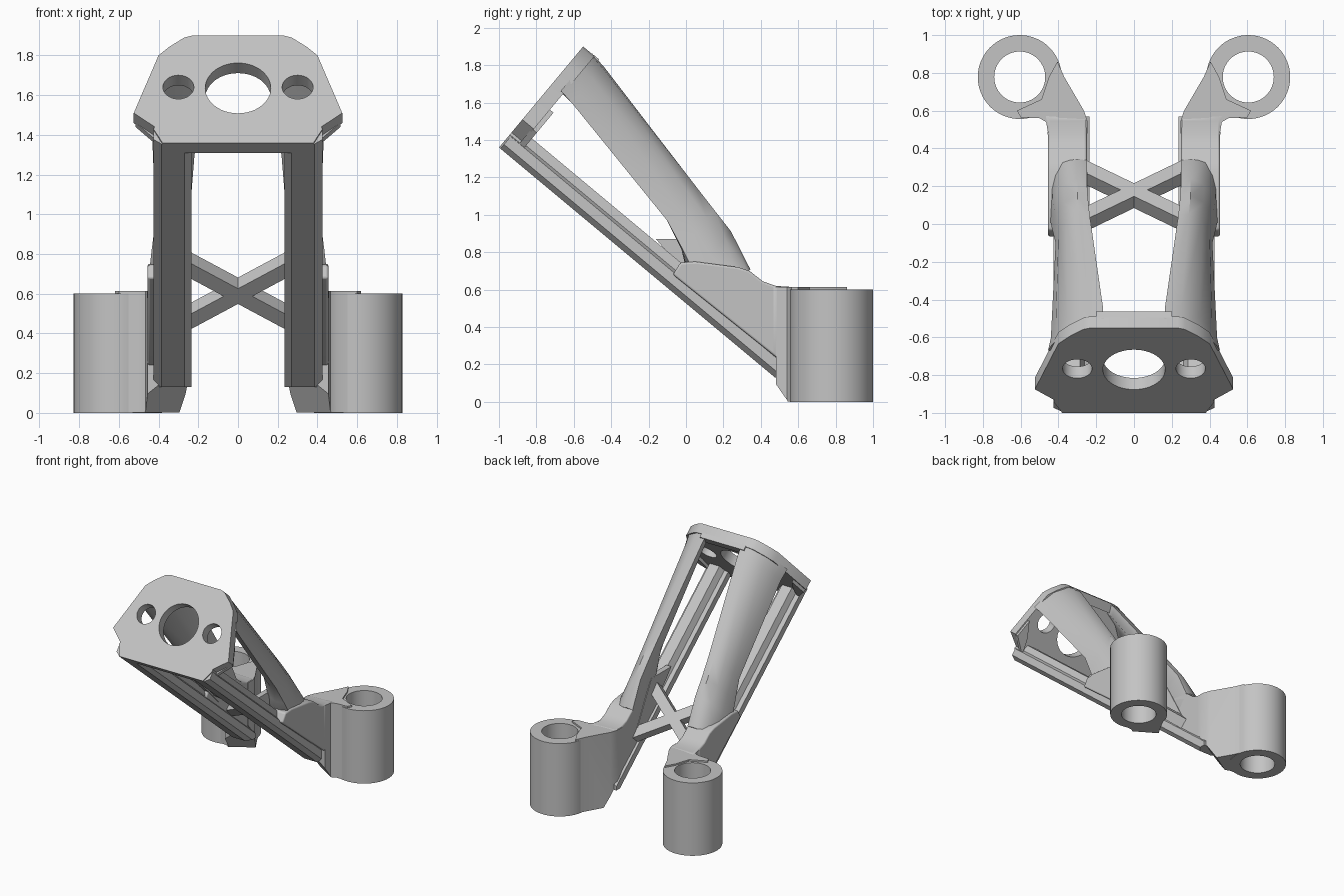
import bpy, bmesh, math
from mathutils import Matrix, Vector

if "Cube" in bpy.data.objects:
    bpy.data.objects.remove(bpy.data.objects["Cube"])

grey = bpy.data.materials.new("plain grey")
grey.diffuse_color = (0.55, 0.55, 0.55, 1)
grey.use_nodes = True
grey.node_tree.nodes["Principled BSDF"].inputs["Base Color"].default_value = grey.diffuse_color

# Tilted frame of the face plate: local x = x, y = up the plate, z = out of its front
TILT = Matrix(((1, 0, 0, 0), (0, 0.64, -0.768, -1), (0, 0.768, 0.64, 1.36), (0, 0, 0, 1)))
# Side frame: local x = world y, local y = world z, local z = world x
SIDE = Matrix(((0, 0, 1, 0), (1, 0, 0, 0), (0, 1, 0, 0), (0, 0, 0, 1)))
FLAT = Matrix.Identity(4)


def circle(cx, cy, r, n=48):
    return [(cx + r * math.cos(2 * math.pi * i / n), cy + r * math.sin(2 * math.pi * i / n))
            for i in range(n)]


def finish(ob, mirror, bevel, angle=35):
    ob.data.materials.clear()
    ob.data.materials.append(grey)
    if bevel:
        m = ob.modifiers.new("bevel", 'BEVEL')
        m.width, m.segments = bevel, 3
        m.limit_method, m.angle_limit = 'ANGLE', math.radians(35)
    if mirror:
        ob.modifiers.new("mirror", 'MIRROR').use_mirror_merge = False
    bpy.ops.object.select_all(action='DESELECT')
    ob.select_set(True)
    bpy.context.view_layer.objects.active = ob
    bpy.ops.object.shade_smooth_by_angle(angle=math.radians(angle))


def prism(name, loops, z0, z1, frame=FLAT, mirror=True, cuts=(), bevel=0):
    """Extrude an outline (with optional holes) from z0 to z1 in the given frame."""
    cu = bpy.data.curves.new(name, 'CURVE')
    cu.dimensions, cu.fill_mode = '2D', 'BOTH'
    cu.extrude = abs(z1 - z0) / 2
    for loop in loops:
        sp = cu.splines.new('POLY')
        sp.points.add(len(loop) - 1)
        for p, (x, y) in zip(sp.points, loop):
            p.co = (x, y, 0, 1)
        sp.use_cyclic_u = True
    ob = bpy.data.objects.new(name, cu)
    bpy.context.collection.objects.link(ob)
    bpy.ops.object.select_all(action='DESELECT')
    ob.select_set(True)
    bpy.context.view_layer.objects.active = ob
    bpy.ops.object.convert(target='MESH')
    ob = bpy.context.view_layer.objects.active
    bm = bmesh.new()
    bm.from_mesh(ob.data)
    bmesh.ops.remove_doubles(bm, verts=bm.verts, dist=1e-5)
    bm.transform(frame @ Matrix.Translation((0, 0, (z0 + z1) / 2)))
    for co, no in cuts:
        res = bmesh.ops.bisect_plane(bm, geom=bm.verts[:] + bm.edges[:] + bm.faces[:],
                                     plane_co=co, plane_no=no, clear_outer=True)
        rim = [e for e in res['geom_cut'] if isinstance(e, bmesh.types.BMEdge)]
        bmesh.ops.contextual_create(bm, geom=rim)
    if len(loops) == 1:
        bmesh.ops.dissolve_limit(bm, angle_limit=0.01, verts=bm.verts, edges=bm.edges)
    bmesh.ops.recalc_face_normals(bm, faces=bm.faces)
    bm.to_mesh(ob.data)
    bm.free()
    finish(ob, mirror, bevel)
    return ob


def loft(name, stations, frame):
    """Skin matching closed sections, each given as (depth, [(x, y), ...])."""
    bm = bmesh.new()
    rings = [[bm.verts.new(frame @ Vector((x, y, -w))) for x, y in pts] for w, pts in stations]
    n = len(rings[0])
    for a, b in zip(rings, rings[1:]):
        for i in range(n):
            j = (i + 1) % n
            bm.faces.new((a[i], a[j], b[j], b[i]))
    bm.faces.new(rings[0])
    bm.faces.new(rings[-1])
    bmesh.ops.recalc_face_normals(bm, faces=bm.faces)
    me = bpy.data.meshes.new(name)
    bm.to_mesh(me)
    bm.free()
    ob = bpy.data.objects.new(name, me)
    bpy.context.collection.objects.link(ob)
    finish(ob, True, 0, 42)


# Face plate with one large and two small holes
half = [(0.38, 0), (0.425, 0.09), (0.42, 0.105), (0.525, 0.195), (0.40, 0.573),
        (0.345, 0.63), (0.27, 0.69), (0.23, 0.703)]
outline = half + [(-x, y) for x, y in reversed(half)]
prism("face_plate", [outline, circle(0, 0.358, 0.165), circle(0.3, 0.365, 0.078, 32),
                     circle(-0.3, 0.365, 0.078, 32)], -0.08, 0, TILT, mirror=False)

# Lip behind the top edge of the plate
prism("top_lip", [[(-0.2, 0.63), (0.2, 0.63), (0.2, 0.705), (-0.2, 0.705)]],
      -0.11, -0.07, TILT, mirror=False)

# Ears behind the outer plate corners
prism("plate_ear", [[(0.40, 0.06), (0.425, 0.09), (0.515, 0.19), (0.47, 0.33), (0.42, 0.2)]],
      -0.105, -0.07, TILT)

# Lower rails
rail = [(0.27, 0), (0.385, 0), (0.425, 0.03), (0.425, 0.085), (0.395, 0.1), (0.375, 0.15),
        (0.285, 0.15), (0.262, 0.1), (0.235, 0.085), (0.235, 0.03)]
prism("lower_rail", [rail], -2.05, -0.01, TILT,
      cuts=[((0, 0, 0.13), (0, 0, -1)), ((0, 0.57, 0), (0, 1, 0))])

# Upper arms, rounded outside and narrowing toward the feet
loft("upper_arm", [
    (0.06, [(0.16, 0.705), (0.25, 0.695), (0.36, 0.61), (0.43, 0.50), (0.455, 0.445),
            (0.41, 0.44), (0.30, 0.56), (0.18, 0.625)]),
    (0.16, [(0.165, 0.69), (0.25, 0.68), (0.35, 0.60), (0.415, 0.49), (0.44, 0.43),
            (0.39, 0.43), (0.29, 0.54), (0.185, 0.61)]),
    (0.94, [(0.235, 0.51), (0.29, 0.515), (0.36, 0.46), (0.40, 0.36), (0.415, 0.276),
            (0.36, 0.276), (0.28, 0.33), (0.237, 0.41)]),
    (1.10, [(0.245, 0.475), (0.30, 0.48), (0.37, 0.42), (0.415, 0.32), (0.435, 0.212),
            (0.36, 0.205), (0.28, 0.23), (0.245, 0.3)]),
    (1.24, [(0.25, 0.445), (0.30, 0.45), (0.37, 0.40), (0.43, 0.28), (0.45, 0.15),
            (0.36, 0.1), (0.28, 0.1), (0.25, 0.2)]),
    (1.45, [(0.25, 0.35), (0.30, 0.36), (0.38, 0.34), (0.44, 0.27), (0.45, 0.15),
            (0.36, 0.1), (0.28, 0.1), (0.25, 0.15)]),
], TILT)

# Side blocks joining arm, rail and foot
prism("side_block", [[(-0.07, 0.68), (-0.03, 0.745), (0.05, 0.75), (0.28, 0.72), (0.34, 0.70),
                      (0.41, 0.645), (0.48, 0.62), (0.56, 0.615), (0.56, 0.22), (0.48, 0.24)]],
      0.25, 0.455, SIDE, bevel=0.015)

# Inner gussets at the brace ends
prism("brace_gusset", [[(-0.16, 0.87), (-0.1, 0.80), (0.1, 0.6), (0.3, 0.5), (0.1, 0.87)]],
      0.245, 0.29, SIDE)

# Webs running out to the feet, undersides sloping down
prism("foot_web", [[(0.245, 0.48), (0.245, 0.54), (0.265, 0.60), (0.37, 0.78), (0.405, 0.86),
                    (0.45, 0.78), (0.49, 0.66), (0.62, 0.60), (0.60, 0.565), (0.50, 0.56),
                    (0.465, 0.54), (0.455, 0.48)]], 0.002, 0.613,
      cuts=[((0.38, 0.60, 0), (-0.8, -1.3, -1))])

# Tubular feet
prism("foot_tube", [circle(0.605, 0.778, 0.222, 64), circle(0.605, 0.778, 0.135, 64)], 0, 0.6)

# Crossed braces between the side blocks
for s, name in ((1, "brace_left_high"), (-1, "brace_right_high")):
    a, b = Vector((-0.28 * s, 0.015, 0.765)), Vector((0.28 * s, 0.285, 0.465))
    d = (b - a).normalized()
    normal = Vector((1, 0, 0)).cross(Vector((0, 0.27, -0.3))).normalized()
    side = normal.cross(d)
    m = Matrix((d, side, normal)).transposed().to_4x4()
    m.translation = (a + b) / 2
    h = 0.042
    prism(name, [[(-h, -h), (h, -h), (h, h), (-h, h)]], -(b - a).length / 2, (b - a).length / 2,
          m @ Matrix(((0, 0, 1, 0), (1, 0, 0, 0), (0, 1, 0, 0), (0, 0, 0, 1))), mirror=False)
